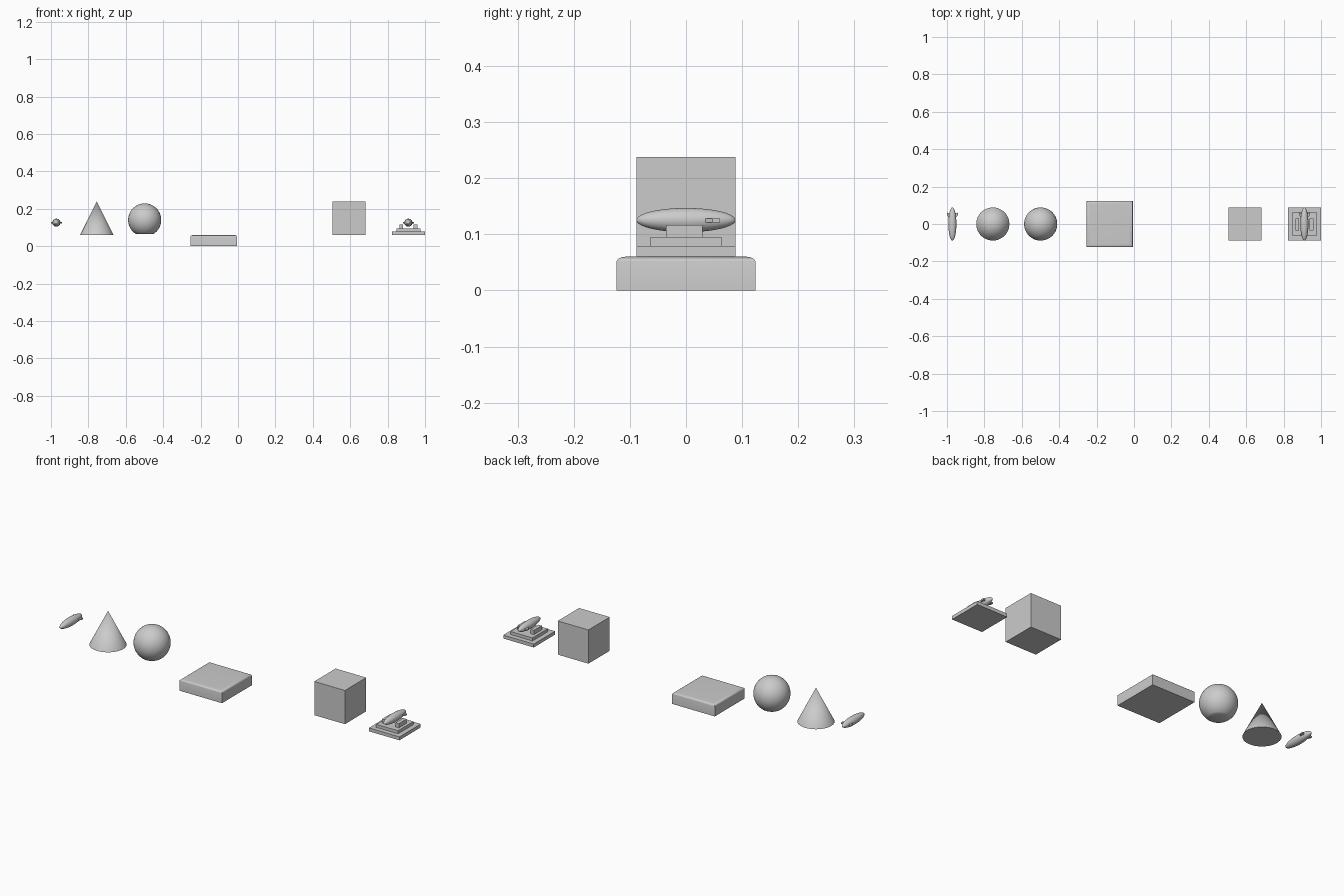
import bpy, bmesh, math
from mathutils import Matrix, Vector

if "Cube" in bpy.data.objects:
    bpy.data.objects.remove(bpy.data.objects["Cube"])


def finish(name, bm, smooth=False):
    bmesh.ops.recalc_face_normals(bm, faces=bm.faces)
    me = bpy.data.meshes.new(name)
    bm.to_mesh(me)
    bm.free()
    ob = bpy.data.objects.new(name, me)
    bpy.context.collection.objects.link(ob)
    if smooth:
        bpy.ops.object.select_all(action='DESELECT')
        ob.select_set(True)
        bpy.context.view_layer.objects.active = ob
        bpy.ops.object.shade_smooth_by_angle(angle=math.radians(40))
    return ob


def box(name, x, y, z):
    # x, y, z are (min, max) ranges
    bm = bmesh.new()
    bmesh.ops.create_cube(bm, size=1)
    size = Vector([r[1] - r[0] for r in (x, y, z)])
    mid = Vector([(r[1] + r[0]) / 2 for r in (x, y, z)])
    bmesh.ops.scale(bm, vec=size, verts=bm.verts)
    bmesh.ops.translate(bm, vec=mid, verts=bm.verts)
    return finish(name, bm)


def airship(name, cx, cz=0.1255):
    # slender hull
    bm = bmesh.new()
    bmesh.ops.create_uvsphere(bm, u_segments=32, v_segments=20, radius=1,
                              matrix=Matrix.Rotation(math.pi / 2, 4, 'X'))
    bmesh.ops.scale(bm, vec=(0.0215, 0.0885, 0.0215), verts=bm.verts)
    bmesh.ops.translate(bm, vec=(cx, 0, cz), verts=bm.verts)
    finish(name + "_hull", bm, True)
    # swept side fins
    for s, side in ((-1, "left"), (1, "right")):
        bm = bmesh.new()
        outline = [(0.012, 0.034), (0.019, 0.034), (0.029, 0.047), (0.029, 0.061), (0.012, 0.056)]
        f = bm.faces.new([bm.verts.new((cx + s * px, py, cz - 0.004)) for px, py in outline])
        ex = bmesh.ops.extrude_face_region(bm, geom=[f])
        top = [v for v in ex['geom'] if isinstance(v, bmesh.types.BMVert)]
        bmesh.ops.translate(bm, vec=(0, 0, 0.007), verts=top)
        finish(f"{name}_{side}_fin", bm)


# loose airship and cone
airship("small_airship", -0.971)
bm = bmesh.new()
bmesh.ops.create_cone(bm, cap_ends=True, segments=48, radius1=0.0885, radius2=0, depth=0.177,
                      matrix=Matrix.Translation((-0.755, 0, 0.1495)))
finish("cone", bm, True)

# ball with a flat foot
bm = bmesh.new()
bmesh.ops.create_uvsphere(bm, u_segments=48, v_segments=32, radius=0.0885,
                          matrix=Matrix.Translation((-0.499, 0, 0.14)))
cut = bmesh.ops.bisect_plane(bm, geom=bm.verts[:] + bm.edges[:] + bm.faces[:],
                             plane_co=(0, 0, 0.064), plane_no=(0, 0, -1), clear_outer=True)
bmesh.ops.edgeloop_fill(bm, edges=[e for e in cut['geom_cut'] if isinstance(e, bmesh.types.BMEdge)])
finish("ball", bm, True)

# square pedestal with a softly rounded top rim
bm = bmesh.new()
profile = [(0.1235, 0), (0.1235, 0.052)]
profile += [(0.1035 + 0.02 * math.cos(a), 0.052 + 0.0085 * math.sin(a))
            for a in (math.radians(15 * i) for i in range(1, 7))]
rings = [[bm.verts.new((-0.13 + sx * h, sy * h, z))
          for sx, sy in ((-1, -1), (1, -1), (1, 1), (-1, 1))] for h, z in profile]
for a, b in zip(rings, rings[1:]):
    for i in range(4):
        j = (i + 1) % 4
        bm.faces.new((a[i], a[j], b[j], b[i]))
bm.faces.new(rings[0][::-1])
bm.faces.new(rings[-1])
finish("pedestal", bm, True)

# cube
box("cube", (0.505, 0.683), (-0.0885, 0.0885), (0.061, 0.238))

# stepped stand with two side rails and a mounted airship
c = 0.911
box("stand_base", (c - 0.0885, c + 0.0885), (-0.0885, 0.0885), (0.061, 0.079))
box("stand_step", (c - 0.0635, c + 0.0635), (-0.0635, 0.0635), (0.079, 0.095))
for s, side in ((-1, "left"), (1, "right")):
    m = c + s * 0.038
    box(f"stand_{side}_rail", (m - 0.01, m + 0.01), (-0.036, 0.029), (0.095, 0.117))
airship("mounted_airship", c)
